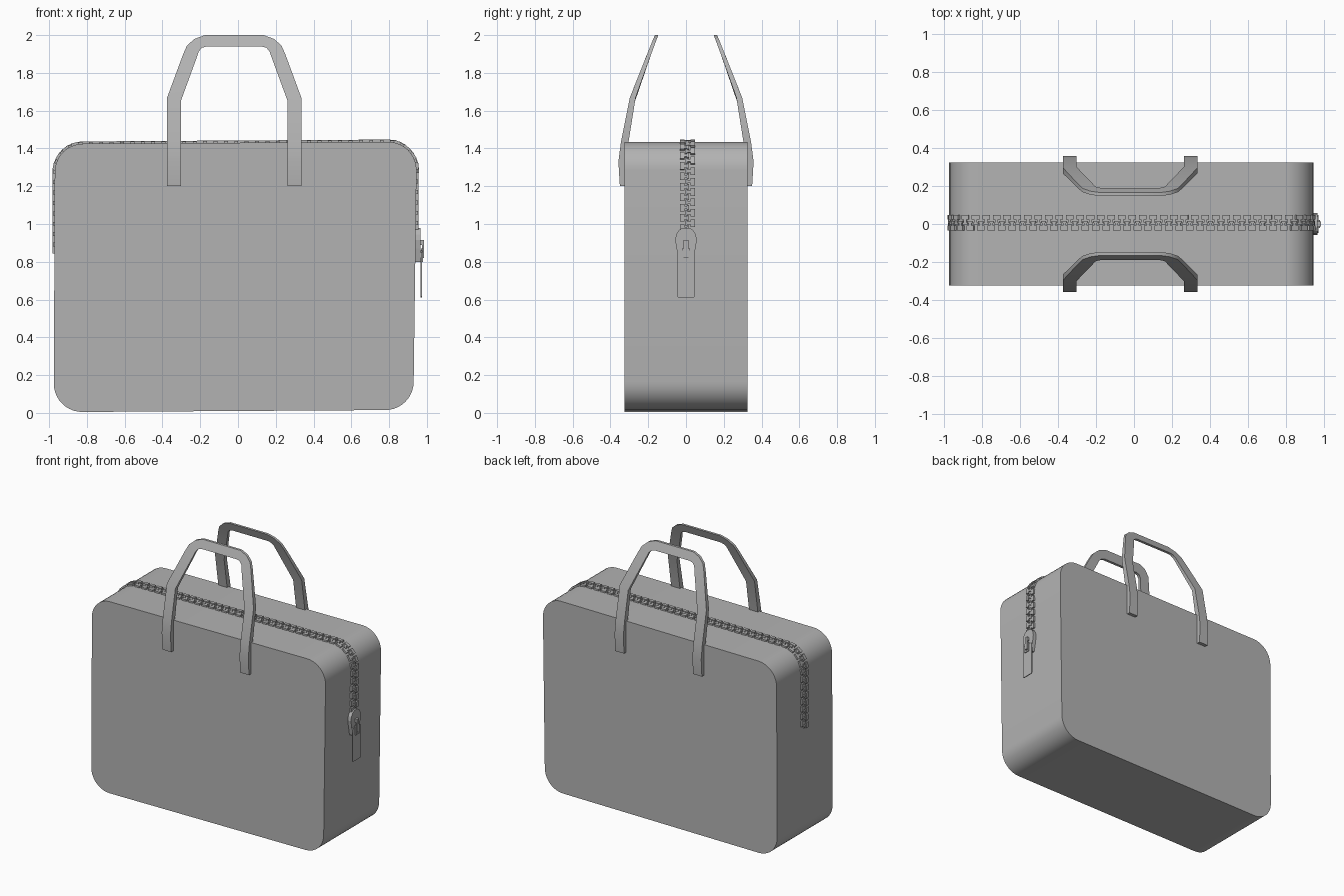
import bpy, bmesh, math
from mathutils import Matrix, Vector

if "Cube" in bpy.data.objects:
    bpy.data.objects.remove(bpy.data.objects["Cube"])

GREY = (0.45, 0.45, 0.45, 1)
grey = bpy.data.materials.new("plain grey")
grey.use_nodes = True
grey.diffuse_color = GREY
grey.node_tree.nodes["Principled BSDF"].inputs["Base Color"].default_value = GREY


def finish(bm, name, smooth=False):
    bmesh.ops.recalc_face_normals(bm, faces=bm.faces)
    mesh = bpy.data.meshes.new(name)
    bm.to_mesh(mesh)
    bm.free()
    mesh.materials.append(grey)
    obj = bpy.data.objects.new(name, mesh)
    bpy.context.collection.objects.link(obj)
    if smooth:
        mesh.shade_smooth()
        mesh.set_sharp_from_angle(angle=math.radians(35))
    return obj


def prism(bm, points, offset):
    """Extrude a closed outline of 3D points along an offset."""
    face = bm.faces.new([bm.verts.new(p) for p in points])
    new = bmesh.ops.extrude_face_region(bm, geom=[face])["geom"]
    bmesh.ops.translate(bm, vec=offset, verts=[v for v in new if isinstance(v, bmesh.types.BMVert)])


def box(bm, lo, hi, frame=Matrix.Identity(4)):
    lo, hi = Vector(lo), Vector(hi)
    size = Matrix.Diagonal((*(hi - lo), 1))
    bmesh.ops.create_cube(bm, size=1, matrix=frame @ Matrix.Translation((lo + hi) / 2) @ size)


def corner(x, z, sx, sz, r=0.15, steps=10):
    """Rounded corner running from its side edge to its top or bottom edge."""
    arc = [math.pi / 2 * i / steps for i in range(steps + 1)]
    return [(x + sx * r * (math.cos(a) - 1), z + sz * r * (math.sin(a) - 1)) for a in arc]


# Bag body: rounded outline pulled through the depth
top_left = corner(-0.97, 1.425, -1, 1)
top_right = corner(0.945, 1.435, 1, 1)[::-1]
outline = (top_left + top_right + corner(0.93, 0.015, 1, -1)
           + corner(-0.975, 0.005, -1, -1)[::-1])
DEPTH = 0.325
bm = bmesh.new()
prism(bm, [(x, -DEPTH, z) for x, z in outline], (0, 2 * DEPTH, 0))
finish(bm, "bag_body", smooth=True)

# Zipper teeth: two interlocking rows following the top of the outline
path = [Vector(p) for p in [(-0.97, 0.85)] + top_left + top_right + [(0.943, 0.95)]]
PITCH = 0.055


def frame_at(s):
    """Frame on the path: x along it, z outward."""
    for a, b in zip(path, path[1:]):
        length = (b - a).length
        if s <= length:
            break
        s -= length
    t = (b - a).normalized()
    p = a + t * s
    along, side, out = Vector((t.x, 0, t.y)), Vector((0, 1, 0)), Vector((-t.y, 0, t.x))
    m = Matrix((along, side, out)).transposed().to_4x4()
    return Matrix.Translation((p.x, 0.007, p.y)) @ m


total = sum((b - a).length for a, b in zip(path, path[1:]))
bm = bmesh.new()
for i in range(int(2 * total / PITCH)):
    row = 1 if i % 2 else -1
    f = frame_at((i + 0.5) * PITCH / 2) @ Matrix.Diagonal((1, row, 1, 1))
    box(bm, (-0.02, 0.016, -0.01), (0.02, 0.04, 0.012), f)
    box(bm, (-0.008, 0.002, -0.01), (0.008, 0.016, 0.009), f)
    box(bm, (-0.014, -0.009, -0.01), (0.014, 0.002, 0.009), f)
finish(bm, "zipper_teeth")

# Zipper slider: rounded plate, bridge and hanging pull tab
half = [(0.018, 0.98), (0.038, 0.967), (0.052, 0.945), (0.057, 0.915), (0.05, 0.87), (0.035, 0.80)]
bm = bmesh.new()
prism(bm, [(0.935, y, z) for y, z in half + [(-y, z) for y, z in half[::-1]]], (0.031, 0, 0))
finish(bm, "zipper_slider")

bm = bmesh.new()
box(bm, (0.96, -0.012, 0.89), (0.985, 0.012, 0.915))
box(bm, (0.975, -0.012, 0.83), (0.985, 0.012, 0.915))
box(bm, (0.96, -0.012, 0.82), (0.985, 0.012, 0.835))
finish(bm, "slider_bridge")

half = [(0.04, 0.86), (0.048, 0.85), (0.048, 0.617), (0.041, 0.61)]
bm = bmesh.new()
prism(bm, [(0.967, y, z) for y, z in half + [(-y, z) for y, z in half[::-1]]], (0.006, 0, 0))
finish(bm, "pull_tab")

bm = bmesh.new()
for lo, hi in (((-0.02, 0.80), (0.02, 0.812)), ((-0.02, 0.81), (-0.013, 0.87)), ((0.013, 0.81), (0.02, 0.87))):
    box(bm, (0.968, *lo), (0.98, *hi))
finish(bm, "pull_link")

# Handles: flat straps leaning inward; depth profile is (height, outer y, thickness)
LEAN = [(1.2, 0.35, 0.026), (1.33, 0.358, 0.034), (1.43, 0.345, 0.04),
        (1.68, 0.295, 0.03), (2.0, 0.165, 0.018)]
# Strap outline for one leg: outer x, outer z, inner x, inner z
LEG = [(0.355, 1.2, 0.283, 1.2), (0.355, 1.33, 0.283, 1.33), (0.355, 1.43, 0.283, 1.43),
       (0.355, 1.67, 0.283, 1.65), (0.27, 1.9, 0.197, 1.885), (0.25, 1.945, 0.187, 1.915),
       (0.21, 1.98, 0.17, 1.933), (0.155, 2.0, 0.145, 1.94)]


def lean(z):
    for (z0, y0, t0), (z1, y1, t1) in zip(LEAN, LEAN[1:]):
        if z <= z1:
            k = (z - z0) / (z1 - z0)
            return y0 + k * (y1 - y0), t0 + k * (t1 - t0)


def handle(name, side):
    bm = bmesh.new()
    rings = []
    for a, za, b, zb in LEG + [(-a, za, -b, zb) for a, za, b, zb in LEG[::-1]]:
        (ya, ta), (yb, tb) = lean(za), lean(zb)
        section = [(a, ya, za), (a, ya - ta, za), (b, yb - tb, zb), (b, yb, zb)]
        rings.append([bm.verts.new((x - 0.02, side * y, z)) for x, y, z in section])
    for r, s in zip(rings, rings[1:]):
        for i in range(4):
            j = (i + 1) % 4
            bm.faces.new((r[i], r[j], s[j], s[i]))
    bm.faces.new(rings[0])
    bm.faces.new(rings[-1])
    finish(bm, name, smooth=True)


handle("front_handle", -1)
handle("back_handle", 1)
